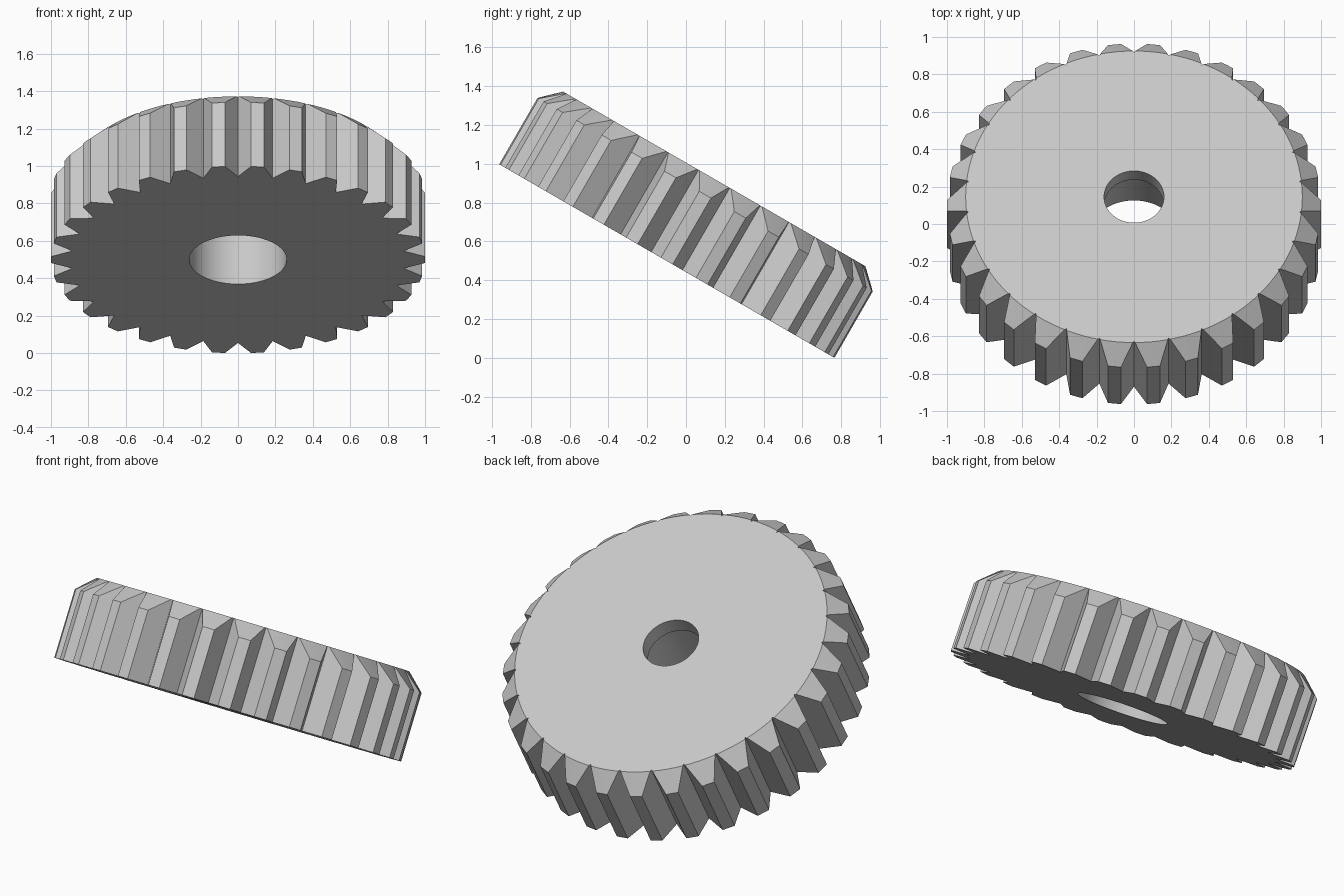
import bpy
import bmesh
from math import pi, radians, cos, sin
from mathutils import Vector

TEETH = 30
TIP_R, ROOT_R, RIM_R = 1.0, 0.89, 0.90
SHOULDER, TOP = 0.395, 0.489
BORE_R, RECESS_R = 0.16, 0.26

cube = bpy.data.objects.get("Cube")
if cube:
    bpy.data.objects.remove(cube, do_unlink=True)

steel = bpy.data.materials.new("light_grey_metal")
steel.use_nodes = True
colour = (0.58, 0.58, 0.58, 1)
steel.diffuse_color = colour
steel.node_tree.nodes["Principled BSDF"].inputs["Base Color"].default_value = colour


def finish(name, bm):
    """Turn a bmesh into a linked object with the metal material."""
    bmesh.ops.recalc_face_normals(bm, faces=bm.faces[:])
    mesh = bpy.data.meshes.new(name)
    bm.to_mesh(mesh)
    bm.free()
    mesh.materials.append(steel)
    obj = bpy.data.objects.new(name, mesh)
    bpy.context.collection.objects.link(obj)
    return obj


# Toothed prism: V-shaped gaps between narrow flat tips
bm = bmesh.new()
outline = []
for i in range(TEETH):
    for radius, offset in ((ROOT_R, -6), (TIP_R, -2), (TIP_R, 2)):
        a = 2 * pi * i / TEETH + radians(offset)
        outline.append(bm.verts.new((radius * cos(a), radius * sin(a), 0)))
base = bm.faces.new(outline)
raised = bmesh.ops.extrude_face_region(bm, geom=[base], use_keep_orig=True)
bmesh.ops.translate(bm, vec=(0, 0, 0.6),
                    verts=[v for v in raised["geom"] if isinstance(v, bmesh.types.BMVert)])
gear = finish("gear_wheel", bm)

# Turned blank: stepped bore inside, chamfer around the top rim
slope = (TOP - SHOULDER) / (TIP_R - RIM_R)
outer = 1.1
profile = [(RECESS_R, -0.1), (RECESS_R, SHOULDER), (BORE_R, SHOULDER), (BORE_R, TOP),
           (RIM_R, TOP), (outer, TOP - slope * (outer - RIM_R)), (outer, -0.1)]
bm = bmesh.new()
ring = [bm.verts.new((r, 0, h)) for r, h in profile]
edges = [bm.edges.new((ring[i], ring[(i + 1) % len(ring)])) for i in range(len(ring))]
bmesh.ops.spin(bm, geom=ring + edges, cent=(0, 0, 0), axis=(0, 0, 1),
               angle=2 * pi, steps=120, use_merge=True)
bmesh.ops.remove_doubles(bm, verts=bm.verts[:], dist=0.0001)
blank = finish("turning_blank", bm)
blank.hide_render = True

# Keep what the toothed prism and the blank share
cut = gear.modifiers.new("turn", 'BOOLEAN')
cut.operation = 'INTERSECT'
cut.solver = 'EXACT'
cut.object = blank
bpy.ops.object.select_all(action='DESELECT')
bpy.context.view_layer.objects.active = gear
gear.select_set(True)
bpy.ops.object.modifier_apply(modifier=cut.name)
bpy.data.objects.remove(blank, do_unlink=True)
bpy.ops.object.shade_smooth_by_angle(angle=radians(20))

# Lean the wheel so its top face tips backward
gear.rotation_euler = (radians(-30), 0, 0)
gear.location = Vector((0, -0.099, 0.499))
